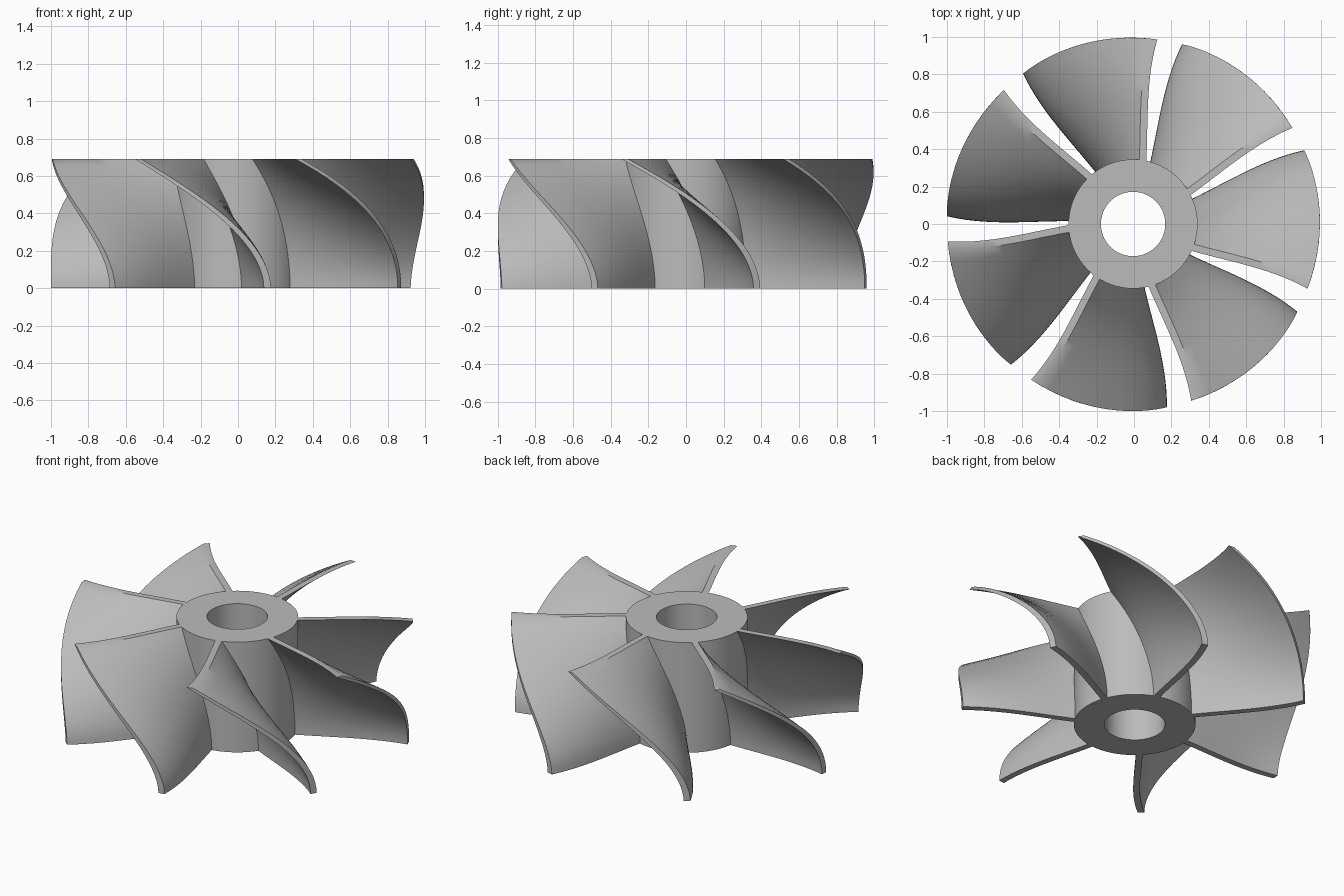
import bpy, bmesh
from math import sin, cos, pi, radians

cube = bpy.data.objects.get("Cube")
if cube:
    bpy.data.objects.remove(cube, do_unlink=True)

BLADES = 7
HEIGHT = 0.69
HUB_R, BORE_R, TIP_R = 0.345, 0.172, 0.995
CENTRE_X = -0.005
THICKNESS = 0.038      # measured around the axis
SPAN_STEPS, RISE_STEPS = 14, 20

metal = bpy.data.materials.new("light_grey_metal")
metal.use_nodes = True
grey = (0.5, 0.5, 0.5, 1)
metal.diffuse_color = grey
metal.node_tree.nodes["Principled BSDF"].inputs["Base Color"].default_value = grey


def finish(bm, name):
    """Turn a bmesh into a smooth shaded object with crisp edges."""
    bmesh.ops.recalc_face_normals(bm, faces=bm.faces)
    mesh = bpy.data.meshes.new(name)
    bm.to_mesh(mesh)
    bm.free()
    mesh.materials.append(metal)
    obj = bpy.data.objects.new(name, mesh)
    bpy.context.collection.objects.link(obj)
    obj.location.x = CENTRE_X
    bpy.ops.object.select_all(action='DESELECT')
    obj.select_set(True)
    bpy.context.view_layer.objects.active = obj
    bpy.ops.object.shade_smooth_by_angle(angle=radians(35))
    return obj


def make_hub():
    """Spin a rectangular section into a bored cylinder."""
    bm = bmesh.new()
    section = [(BORE_R, 0), (HUB_R, 0), (HUB_R, HEIGHT), (BORE_R, HEIGHT)]
    verts = [bm.verts.new((r, 0, z)) for r, z in section]
    edges = [bm.edges.new((verts[i], verts[i - 1])) for i in range(4)]
    bmesh.ops.spin(bm, geom=verts + edges, cent=(0, 0, 0), axis=(0, 0, 1),
                   angle=2 * pi, steps=72, use_merge=True)
    bmesh.ops.remove_doubles(bm, verts=bm.verts, dist=0.0001)
    return finish(bm, "hub")


def blade_point(s, t, side):
    """Point at span s and rise t on one side of the twisted blade."""
    root = HUB_R - 0.008
    r = root + s * (TIP_R + 0.005 * sin(pi * t) - root)
    bow = 11.5 * s - 9.1 * s * s
    twist = 41.5 * t ** 1.85
    angle = radians(122.7 + bow - twist) + side * THICKNESS / 2 / r
    return r * cos(angle), r * sin(angle), t * HEIGHT


def make_blade():
    bm = bmesh.new()
    grids = [[[bm.verts.new(blade_point(i / SPAN_STEPS, j / RISE_STEPS, side))
               for j in range(RISE_STEPS + 1)]
              for i in range(SPAN_STEPS + 1)] for side in (-1, 1)]
    # Broad faces
    for g in grids:
        for i in range(SPAN_STEPS):
            for j in range(RISE_STEPS):
                bm.faces.new((g[i][j], g[i + 1][j], g[i + 1][j + 1], g[i][j + 1]))
    # Rim joining the two sides
    rims = []
    for g in grids:
        rims.append([row[0] for row in g] + g[-1][1:]
                    + [row[-1] for row in g[-2::-1]] + g[0][-2:0:-1])
    a, b = rims
    for k in range(len(a)):
        bm.faces.new((a[k - 1], a[k], b[k], b[k - 1]))
    return finish(bm, "blade_1")


make_hub()
first = make_blade()

# Repeat the blade around the hub
for n in range(1, BLADES):
    blade = first.copy()
    blade.name = f"blade_{n + 1}"
    blade.rotation_euler.z = 2 * pi * n / BLADES
    bpy.context.collection.objects.link(blade)
